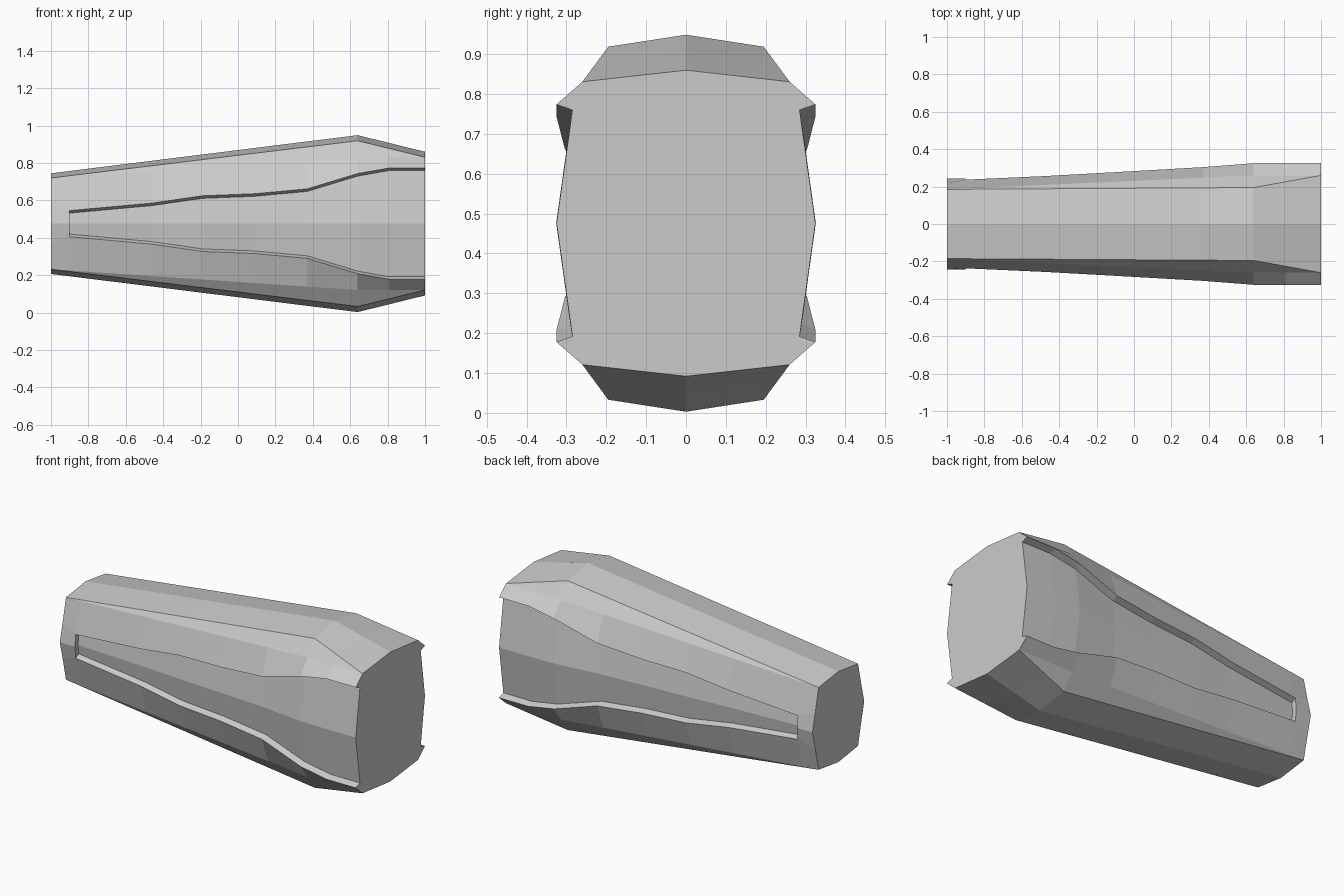
import bpy, bmesh

if "Cube" in bpy.data.objects:
    bpy.data.objects.remove(bpy.data.objects["Cube"])

MID = 0.476  # height of the horizontal symmetry plane


def interp(x, pts):
    """Piecewise linear value at x."""
    for (x0, v0), (x1, v1) in zip(pts, pts[1:]):
        if x <= x1:
            return v0 + (v1 - v0) * (x - x0) / (x1 - x0)
    return pts[-1][1]


# Hull profiles along x
ridge_z = [(-1, .745), (.64, .949), (1, .86)]
shoulder_y = [(-1, .185), (.64, .195), (1, .26)]
shoulder_z = [(-1, .72), (.64, .919), (1, .831)]
chamfer_y = [(-1, .185), (.64, .26), (1, .26)]
chamfer_z = [(-1, .72), (.64, .831), (1, .831)]

# Stations: x, lip y, lip z, recessed
stations = [
    (-1, .217, .58, False), (-.9, .237, .546, False), (-.9, .237, .546, True),
    (-.46, .257, .586, True), (-.19, .272, .625, True), (.09, .288, .636, True),
    (.37, .304, .662, True), (.64, .325, .744, True), (.81, .325, .774, True),
    (1, .325, .774, True)]


def section(x, lip_y, lip_z, recessed):
    """Closed ring of (x, y, z), mirrored over both planes."""
    if recessed:
        depth = interp(x, [(-.9, .03), (1, .04)])
        inner = (lip_y - depth, lip_z - .014)
        side = (inner[0] + .14 * (inner[1] - MID), MID)
    else:
        inner = (lip_y, lip_z)
        side = (.243, MID)
    q = [(0, interp(x, ridge_z)),
         (interp(x, shoulder_y), interp(x, shoulder_z)),
         (interp(x, chamfer_y), interp(x, chamfer_z)),
         (lip_y, lip_z), inner, side]
    half = q + [(y, 2 * MID - z) for y, z in reversed(q[:-1])]
    ring = half + [(-y, z) for y, z in reversed(half[1:-1])]
    return [(x, y, z) for y, z in ring]


# Loft the rings and close both ends
bm = bmesh.new()
rings = [[bm.verts.new(p) for p in section(*s)] for s in stations]
for a, b in zip(rings, rings[1:]):
    n = len(a)
    for i in range(n):
        j = (i + 1) % n
        bm.faces.new((a[i], a[j], b[j], b[i]))
bm.faces.new(rings[0])
bm.faces.new(rings[-1])
bmesh.ops.remove_doubles(bm, verts=bm.verts[:], dist=1e-4)
bmesh.ops.recalc_face_normals(bm, faces=bm.faces[:])

mesh = bpy.data.meshes.new("hull_pod")
bm.to_mesh(mesh)
bm.free()
hull = bpy.data.objects.new("hull_pod", mesh)
bpy.context.collection.objects.link(hull)
